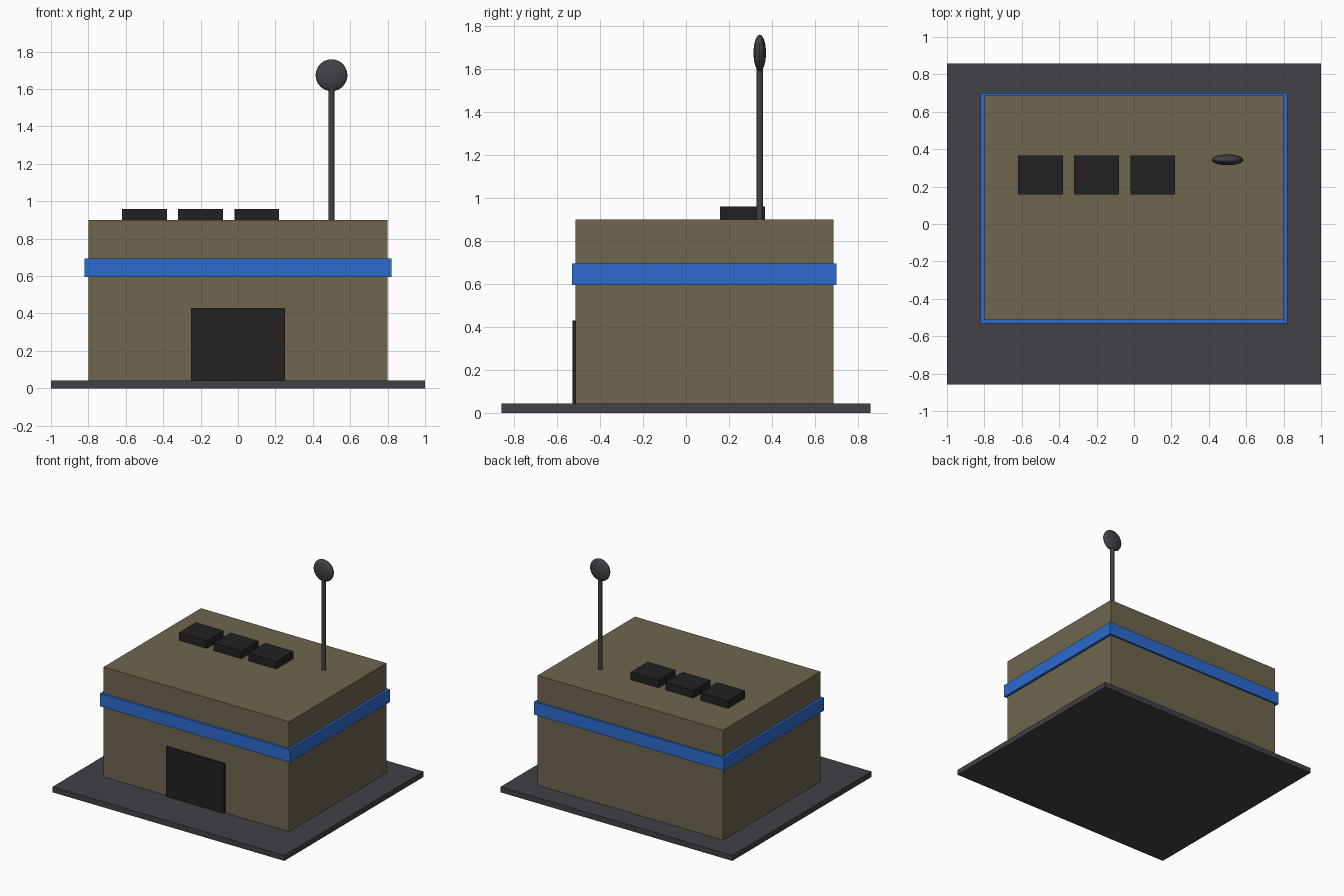
import bpy

cube = bpy.data.objects.get("Cube")
if cube:
    bpy.data.objects.remove(cube, do_unlink=True)


def material(name, rgb):
    mat = bpy.data.materials.new(name)
    mat.use_nodes = True
    color = (*rgb, 1)
    mat.diffuse_color = color
    mat.node_tree.nodes["Principled BSDF"].inputs["Base Color"].default_value = color
    return mat


KHAKI = material("khaki wall", (0.156, 0.133, 0.076))
BLUE = material("blue trim", (0.026, 0.147, 0.62))
GREY = material("dark grey", (0.054, 0.052, 0.061))
BLACK = material("near black", (0.016, 0.016, 0.016))


def finish(name, mat):
    obj = bpy.context.object
    obj.name = name
    obj.data.materials.append(mat)
    return obj


def box(name, mat, x, y, z):
    """Box spanning the given (low, high) range on each axis."""
    spans = (x, y, z)
    bpy.ops.mesh.primitive_cube_add(size=1, location=[(a + b) / 2 for a, b in spans])
    obj = finish(name, mat)
    obj.scale = [b - a for a, b in spans]
    bpy.ops.object.transform_apply(location=False, rotation=False, scale=True)
    return obj


GROUND, ROOF = 0.043, 0.90

# Base slab, building body and the trim band around it
box("base_slab", GREY, (-1, 1), (-0.857, 0.857), (0, GROUND))
box("building_body", KHAKI, (-0.8, 0.8), (-0.514, 0.686), (GROUND, ROOF))
box("trim_band", BLUE, (-0.82, 0.82), (-0.531, 0.701), (0.595, 0.695))

# Front door
box("front_door", BLACK, (-0.25, 0.25), (-0.529, -0.51), (GROUND, 0.43))

# Row of roof vents
for i in range(3):
    x = -0.62 + 0.3 * i
    box(f"roof_vent_{i + 1}", BLACK, (x, x + 0.24), (0.157, 0.367), (ROOF, 0.96))

# Antenna mast with a flattened dish on top
MAST_X, MAST_Y, DISH_Z = 0.5, 0.343, 1.674
bpy.ops.mesh.primitive_cylinder_add(vertices=12, radius=0.016, depth=DISH_Z - ROOF,
                                    location=(MAST_X, MAST_Y, (DISH_Z + ROOF) / 2))
finish("antenna_mast", GREY)
bpy.ops.mesh.primitive_uv_sphere_add(segments=24, ring_count=16, radius=0.085,
                                     location=(MAST_X, MAST_Y, DISH_Z))
dish = finish("antenna_dish", GREY)
dish.scale.y = 0.34
bpy.ops.object.transform_apply(location=False, rotation=False, scale=True)
